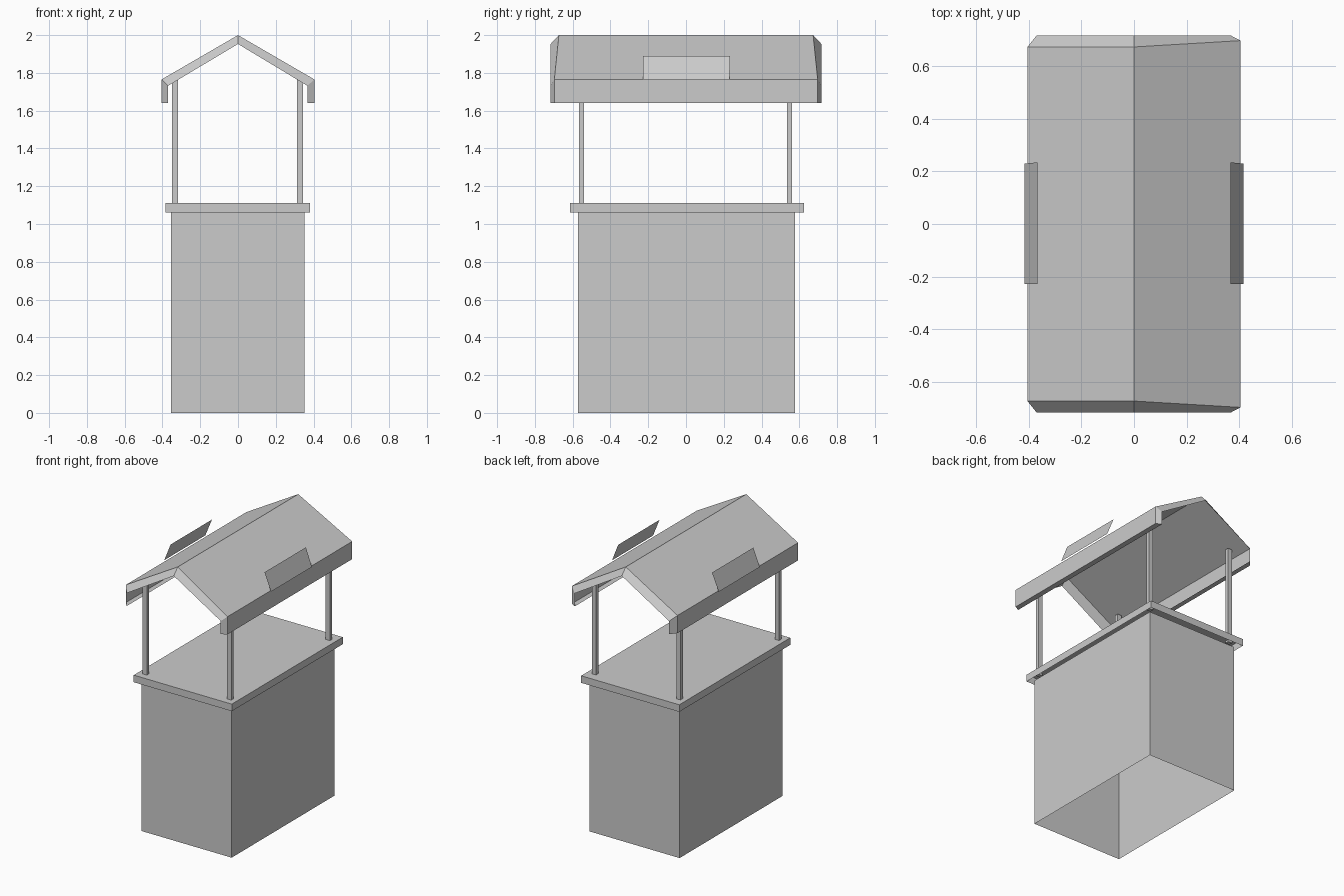
import bpy

if "Cube" in bpy.data.objects:
    bpy.data.objects.remove(bpy.data.objects["Cube"])


def make(name, verts, faces):
    """Create a flat-shaded mesh object."""
    mesh = bpy.data.meshes.new(name)
    mesh.from_pydata(verts, [], faces)
    mesh.update()
    obj = bpy.data.objects.new(name, mesh)
    bpy.context.collection.objects.link(obj)
    return obj


def box(name, x0, x1, y0, y1, z0, z1, bottom=False, top=True):
    """Thin-walled box with optional bottom and top."""
    verts = [(x, y, z) for z in (z0, z1)
             for x, y in ((x0, y0), (x1, y0), (x1, y1), (x0, y1))]
    faces = [(i, (i + 1) % 4, (i + 1) % 4 + 4, i + 4) for i in range(4)]
    if bottom:
        faces.append((3, 2, 1, 0))
    if top:
        faces.append((4, 5, 6, 7))
    return make(name, verts, faces)


# Hollow body, open underneath, and the counter shell resting on it
box("stand_body", -0.354, 0.351, -0.572, 0.577, 0, 1.06, top=False)
box("counter_top", -0.385, 0.382, -0.615, 0.625, 1.06, 1.11)

# Four corner posts
for xn, x in (("left", -0.333), ("right", 0.328)):
    for yn, y in (("front", -0.553), ("back", 0.547)):
        box(f"{yn}_{xn}_post", x - 0.0165, x + 0.0165, y - 0.0135, y + 0.0135,
            1.095, 1.785, bottom=True)

# Roof shell: outer skin over gable and fascias, plus a lip folded around the rim
outer = [(-0.405, 1.64, 0.673), (-0.405, 1.765, 0.673), (0, 2.0, 0.673),
         (0.405, 1.765, 0.697), (0.405, 1.64, 0.697)]
inner = [(-0.37, 1.64), (-0.37, 1.732), (0, 1.953), (0.367, 1.732), (0.367, 1.64)]
verts = []
for s in (-1, 1):
    verts += [(x, s * y, z) for x, z, y in outer]
    verts += [(x, s * 0.717, z) for x, z in inner]
faces = []
for i in range(4):
    faces.append((i, i + 10, i + 11, i + 1))       # outer skin
    faces.append((i, i + 1, i + 6, i + 5))         # front gable lip
    faces.append((i + 10, i + 15, i + 16, i + 11))  # back gable lip
for i in (0, 4):
    faces.append((i, i + 5, i + 15, i + 10))       # lip under each fascia
make("roof", verts, faces)

# Flat side panels and tilted boards on the eaves, one per side
for name, s in (("left", -1), ("right", 1)):
    order = (0, 1, 2, 3)[::s]
    x = s * 0.3555
    make(f"{name}_panel", [(x, -0.385, 0.5), (x, 0.385, 0.5),
                           (x, 0.39, 0.95), (x, -0.385, 0.95)], [order])
    xb, xt = s * 0.417, s * 0.367
    make(f"{name}_roof_board", [(xb, -0.228, 1.766), (xb, 0.23, 1.766),
                                (xt, 0.234, 1.89), (xt, -0.228, 1.89)], [order])
